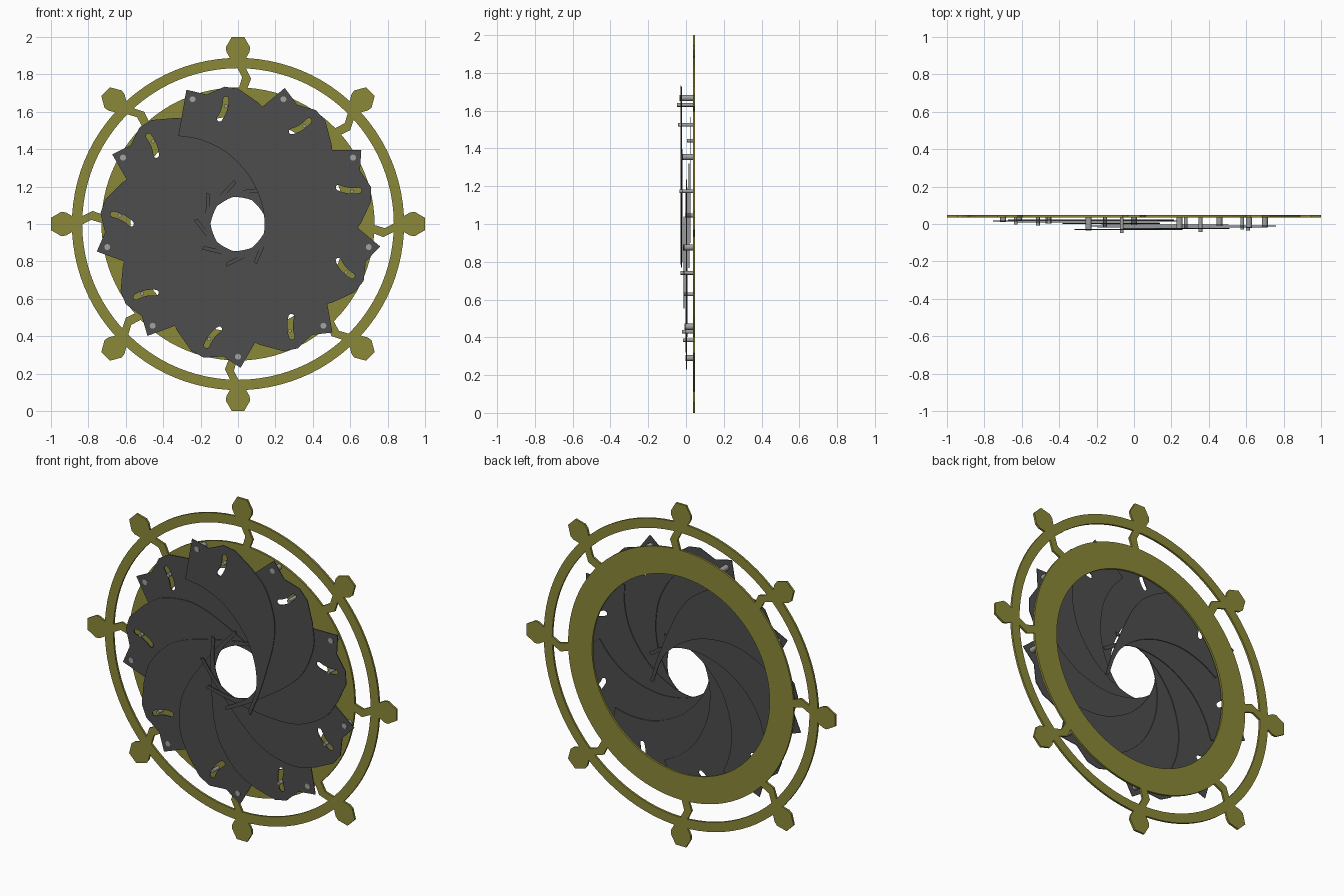
import bpy, math
from mathutils import Vector, Matrix

if "Cube" in bpy.data.objects:
    bpy.data.objects.remove(bpy.data.objects["Cube"])

def material(name, rgb):
    m = bpy.data.materials.new(name)
    m.diffuse_color = (*rgb, 1)
    m.use_nodes = True
    m.node_tree.nodes["Principled BSDF"].inputs["Base Color"].default_value = m.diffuse_color
    return m

OLIVE = material("olive_brass", (0.26, 0.25, 0.04))
DARK = material("dark_steel", (0.075, 0.075, 0.075))
GREY = material("light_steel", (0.36, 0.36, 0.35))
N = 9
CENTRE = Vector((0, 0, 1))

def polar(r, deg):
    return (r * math.cos(math.radians(deg)), r * math.sin(math.radians(deg)))

def circle(r, n=96):
    return [polar(r, 360 * i / n) for i in range(n)]

def smooth(pts, steps=5):
    """Catmull-Rom line through the points."""
    v = [Vector(p) for p in pts]
    v = [2 * v[0] - v[1]] + v + [2 * v[-1] - v[-2]]
    out = []
    for a, b, c, d in zip(v, v[1:], v[2:], v[3:]):
        for i in range(steps):
            t = i / steps
            out.append(0.5 * (2 * b + (c - a) * t + (2 * a - 5 * b + 4 * c - d) * t * t
                              + (3 * b - a - 3 * c + d) * t ** 3))
    return out + [v[-2]]

def plate(name, loops, y, thick, mat, turn=0):
    """Flat plate standing in the xz plane; extra loops become holes."""
    cu = bpy.data.curves.new(name, 'CURVE')
    cu.dimensions = '2D'
    cu.fill_mode = 'BOTH'
    cu.extrude = thick / 2
    for loop in loops:
        s = cu.splines.new('POLY')
        s.points.add(len(loop) - 1)
        for p, q in zip(s.points, loop):
            p.co = (q[0], q[1], 0, 1)
        s.use_cyclic_u = True
    tmp = bpy.data.objects.new(name + "_outline", cu)
    bpy.context.collection.objects.link(tmp)
    dg = bpy.context.evaluated_depsgraph_get()
    me = bpy.data.meshes.new_from_object(tmp.evaluated_get(dg))
    bpy.data.objects.remove(tmp)
    me.transform(Matrix.Translation(CENTRE + Vector((0, y, 0)))
                 @ Matrix.Rotation(math.pi / 2, 4, 'X')
                 @ Matrix.Rotation(math.radians(turn), 4, 'Z'))
    me.materials.clear()
    me.materials.append(mat)
    for f in me.polygons:
        f.use_smooth = False
        f.material_index = 0
    ob = bpy.data.objects.new(name, me)
    bpy.context.collection.objects.link(ob)
    return ob

def pin(name, pos, r, y0, y1):
    bpy.ops.mesh.primitive_cylinder_add(
        vertices=16, radius=r, depth=y1 - y0,
        location=(pos[0], (y0 + y1) / 2, 1 + pos[1]), rotation=(math.pi / 2, 0, 0))
    ob = bpy.context.object
    ob.name = name
    ob.data.materials.append(GREY)
    bpy.ops.object.shade_smooth_by_angle()

# Back plate, hand ring, zigzag spokes and knobs
BY, BT = 0.042, 0.012
plate("base_ring", [circle(0.73), circle(0.575)], BY, BT, OLIVE)
plate("hand_ring", [circle(0.888), circle(0.833)], BY, BT, OLIVE)
half = [(0.03, 0.865), (0.062, 0.92), (0.065, 0.945), (0.033, 1.0)]
knob = half + [(-x, z) for x, z in reversed(half)]
spoke = [(-0.012, 0.85), (0.022, 0.785), (0.0, 0.71),
         (0.045, 0.71), (0.07, 0.778), (0.034, 0.85)]
for i in range(8):
    plate(f"knob_{i}", [knob], BY, BT, OLIVE, 45 * i)
    plate(f"spoke_{i}", [spoke], BY, BT, OLIVE, 45 * i)

# Iris blade outline, drawn for the front blade (pivot at 110 degrees)
PIVOT = polar(0.71, 110)
inner = [(-0.319, 0.471), (-0.20, 0.45), (-0.067, 0.386), (0.051, 0.268),
         (0.117, 0.14), (0.142, 0.016), (0.131, -0.08), (0.085, -0.2)]
outer = [(0.10, -0.215), (0.16, -0.07), (0.22, 0.12), (0.255, 0.27),
         (0.254, 0.40), (0.20, 0.55), (0.11, 0.648)]
top = [(0.003, 0.723), (-0.072, 0.734), (-0.168, 0.692), (-0.276, 0.718)]
outline = smooth(inner) + smooth(outer) + top

# Curved slot swung about the pivot
def about_pivot(r, deg):
    x, z = polar(r, deg)
    return (PIVOT[0] + x, PIVOT[1] + z)

SR, SW = 0.178, 0.015
slot = [about_pivot(SR + SW, -36 + 4.5 * i) for i in range(9)]
def slot_end(deg, start):
    c = about_pivot(SR, deg)
    return [(c[0] + polar(SW, start + a)[0], c[1] + polar(SW, start + a)[1])
            for a in (45, 90, 135)]
slot += slot_end(0, 0)
slot += [about_pivot(SR - SW, -4.5 * i) for i in range(9)]
slot += slot_end(-36, 144)

# Nine blades stacked front to back, each with a pivot pin and a slot pin
for k in range(N):
    y = -0.03 + 0.0065 * k
    ang = 110 - 40 * k
    plate(f"iris_blade_{k}", [outline, slot], y, 0.004, DARK, -40 * k)
    pin(f"pivot_pin_{k}", polar(0.71, ang), 0.016, y - 0.005, BY)
    pin(f"slot_pin_{k}", polar(0.634, ang - 14.1), 0.010, y - 0.018, BY)
